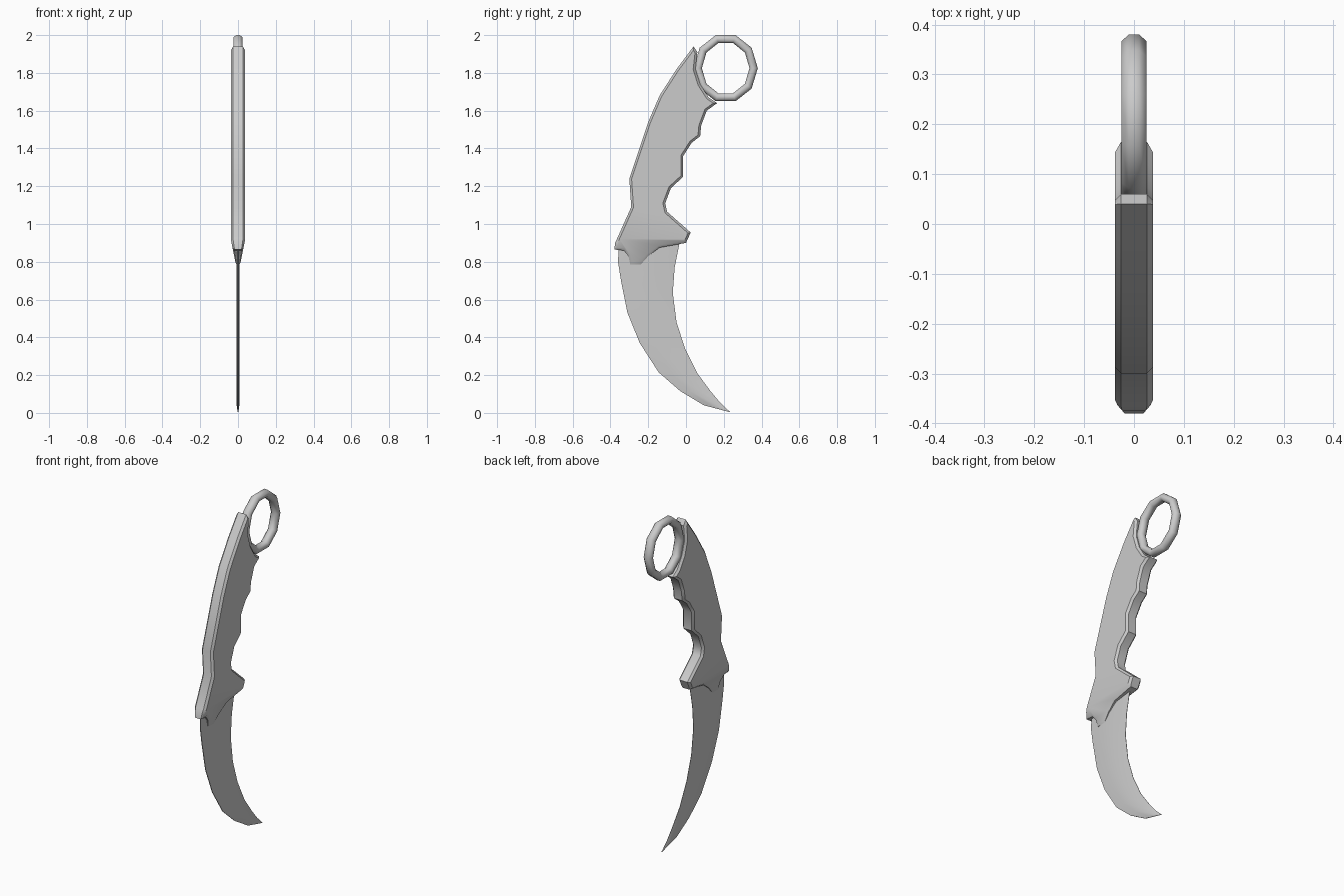
import bpy, bmesh, math

if "Cube" in bpy.data.objects:
    bpy.data.objects.remove(bpy.data.objects["Cube"])


def finish(bm, name, angle):
    bmesh.ops.recalc_face_normals(bm, faces=bm.faces[:])
    mesh = bpy.data.meshes.new(name)
    bm.to_mesh(mesh)
    bm.free()
    obj = bpy.data.objects.new(name, mesh)
    bpy.context.collection.objects.link(obj)
    bpy.ops.object.select_all(action='DESELECT')
    obj.select_set(True)
    bpy.context.view_layer.objects.active = obj
    bpy.ops.object.shade_smooth_by_angle(angle=math.radians(angle))
    return obj


def skin(bm, rings, closed=False):
    """Bridge consecutive rings of points with quads."""
    loops = [[bm.verts.new(p) for p in ring] for ring in rings]
    n = len(loops[0])
    pairs = list(zip(loops, loops[1:]))
    if closed:
        pairs.append((loops[-1], loops[0]))
    for a, b in pairs:
        for i in range(n):
            j = (i + 1) % n
            bm.faces.new((a[i], a[j], b[j], b[i]))
    return loops


# Handle with finger grooves and guard: side outline (y, z)
outline = [
    (.04, 1.94), (-.05, 1.82), (-.14, 1.68), (-.20, 1.54), (-.30, 1.24),
    (-.29, 1.09), (-.375, .90), (-.38, .865), (-.33, .86), (-.305, .83),
    (-.295, .785), (-.24, .785), (-.20, .83), (-.14, .875), (0, .90),
    (.025, .955), (-.10, 1.065), (-.11, 1.11), (-.08, 1.19), (-.015, 1.25),
    (-.015, 1.36), (.03, 1.43), (.075, 1.465), (.08, 1.52), (.11, 1.60),
    (.165, 1.64), (.12, 1.67), (.075, 1.74), (.05, 1.82), (.06, 1.91)]
bm = bmesh.new()
loops = skin(bm, [[(x, y, z) for y, z in outline] for x in (-.026, .026)])
caps = [bm.faces.new(loop) for loop in loops]
bmesh.ops.recalc_face_normals(bm, faces=bm.faces[:])
# Chamfered rim on both sides
bmesh.ops.inset_individual(bm, faces=caps, thickness=.012, depth=.012,
                           use_even_offset=True)
# Guard thins towards the blade
bmesh.ops.bisect_plane(bm, geom=bm.verts[:] + bm.edges[:] + bm.faces[:],
                       plane_co=(0, 0, .92), plane_no=(0, 0, 1))
for v in bm.verts:
    if v.co.z < .92:
        v.co.x *= 1 - (.92 - v.co.z) / .135 * .7
finish(bm, "handle", 40)

# Curved blade: stations of outer and inner edge points (y, z)
stations = [
    ((-.355, .90), (-.03, .92)), ((-.36, .80), (-.06, .77)),
    ((-.345, .705), (-.07, .635)), ((-.31, .53), (-.05, .48)),
    ((-.245, .37), (-.005, .34)), ((-.145, .215), (.06, .21)),
    ((-.03, .115), (.13, .115)), ((.095, .04), (.18, .055)),
    ((.225, .006), (.232, .006))]
section = [(0, .002), (.32, .008), (.65, .008), (1, .001)]
section += [(t, -x) for t, x in reversed(section)]
rings = []
for k, (o, i) in enumerate(stations):
    s = .3 if k == len(stations) - 1 else 1
    rings.append([(x * s, o[0] + (i[0] - o[0]) * t, o[1] + (i[1] - o[1]) * t)
                  for t, x in section])
bm = bmesh.new()
loops = skin(bm, rings)
bm.faces.new(loops[0])
bm.faces.new(loops[-1])
finish(bm, "blade", 30)

# Finger ring at the pommel
rings = []
for k in range(10):
    a = math.tau * k / 10
    ring = []
    for m in range(8):
        b = math.tau * (m + .5) / 8
        d = .022 * math.cos(b) / math.cos(math.pi / 8) - .022
        ring.append((.025 * math.sin(b) / math.cos(math.pi / 8),
                     .21 + (.17 + d) * math.cos(a),
                     1.825 + (.184 + d) * math.sin(a)))
    rings.append(ring)
bm = bmesh.new()
skin(bm, rings, closed=True)
finish(bm, "finger_ring", 60)
